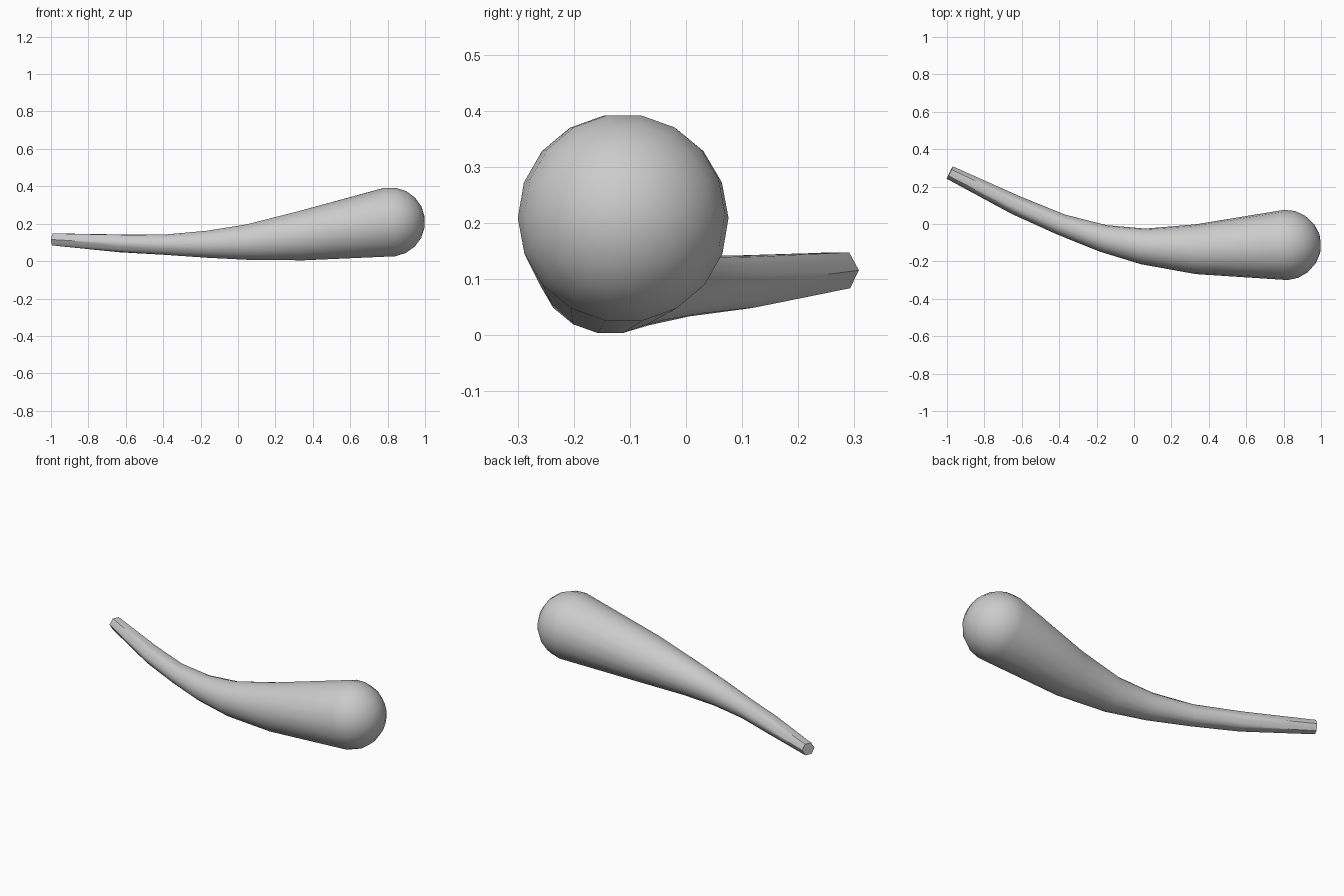
import bpy, bmesh
from math import sin, cos, pi, radians
from mathutils import Vector

if "Cube" in bpy.data.objects:
    bpy.data.objects.remove(bpy.data.objects["Cube"])

SIDES = 18
# centreline stations: x, y, z, radius, hexagonal amount
STATIONS = [
    (-0.985, 0.275, 0.116, 0.037, 1.0),
    (-0.63, 0.10, 0.095, 0.052, 0.6),
    (-0.39, -0.003, 0.088, 0.057, 0.3),
    (-0.165, -0.077, 0.090, 0.073, 0),
    (0.05, -0.12, 0.101, 0.096, 0),
    (0.33, -0.135, 0.134, 0.133, 0),
    (0.812, -0.112, 0.209, 0.188, 0),
]


def add_ring(bm, centre, direction, radius, hexa=0):
    side = Vector((0, 0, 1)).cross(direction).normalized()
    up = direction.cross(side).normalized()
    ring = []
    for i in range(SIDES):
        a = 2 * pi * i / SIDES
        flat = cos(pi / 6) / cos((a % (pi / 3)) - pi / 6)
        r = radius * (1 + hexa * (flat - 1))
        ring.append(bm.verts.new(centre + r * (cos(a) * side + sin(a) * up)))
    return ring


bm = bmesh.new()
points = [Vector(s[:3]) for s in STATIONS]
rings = []
# tapered curved handle
for i, s in enumerate(STATIONS):
    before, after = points[max(i - 1, 0)], points[min(i + 1, len(points) - 1)]
    direction = (after - before).normalized()
    rings.append(add_ring(bm, points[i], direction, s[3], s[4]))
# rounded head
radius = STATIONS[-1][3]
for k in range(1, 5):
    a = k * pi / 10
    rings.append(add_ring(bm, points[-1] + direction * radius * sin(a),
                          direction, radius * cos(a)))
for low, high in zip(rings, rings[1:]):
    for i in range(SIDES):
        j = (i + 1) % SIDES
        bm.faces.new((low[i], low[j], high[j], high[i]))
bm.faces.new(rings[0])
apex = bm.verts.new(points[-1] + direction * radius)
for i in range(SIDES):
    bm.faces.new((rings[-1][i], rings[-1][(i + 1) % SIDES], apex))
bmesh.ops.recalc_face_normals(bm, faces=bm.faces)

mesh = bpy.data.meshes.new("club")
bm.to_mesh(mesh)
bm.free()
club = bpy.data.objects.new("club", mesh)
bpy.context.collection.objects.link(club)
bpy.context.view_layer.objects.active = club
club.select_set(True)
bpy.ops.object.shade_smooth_by_angle(angle=radians(40))
